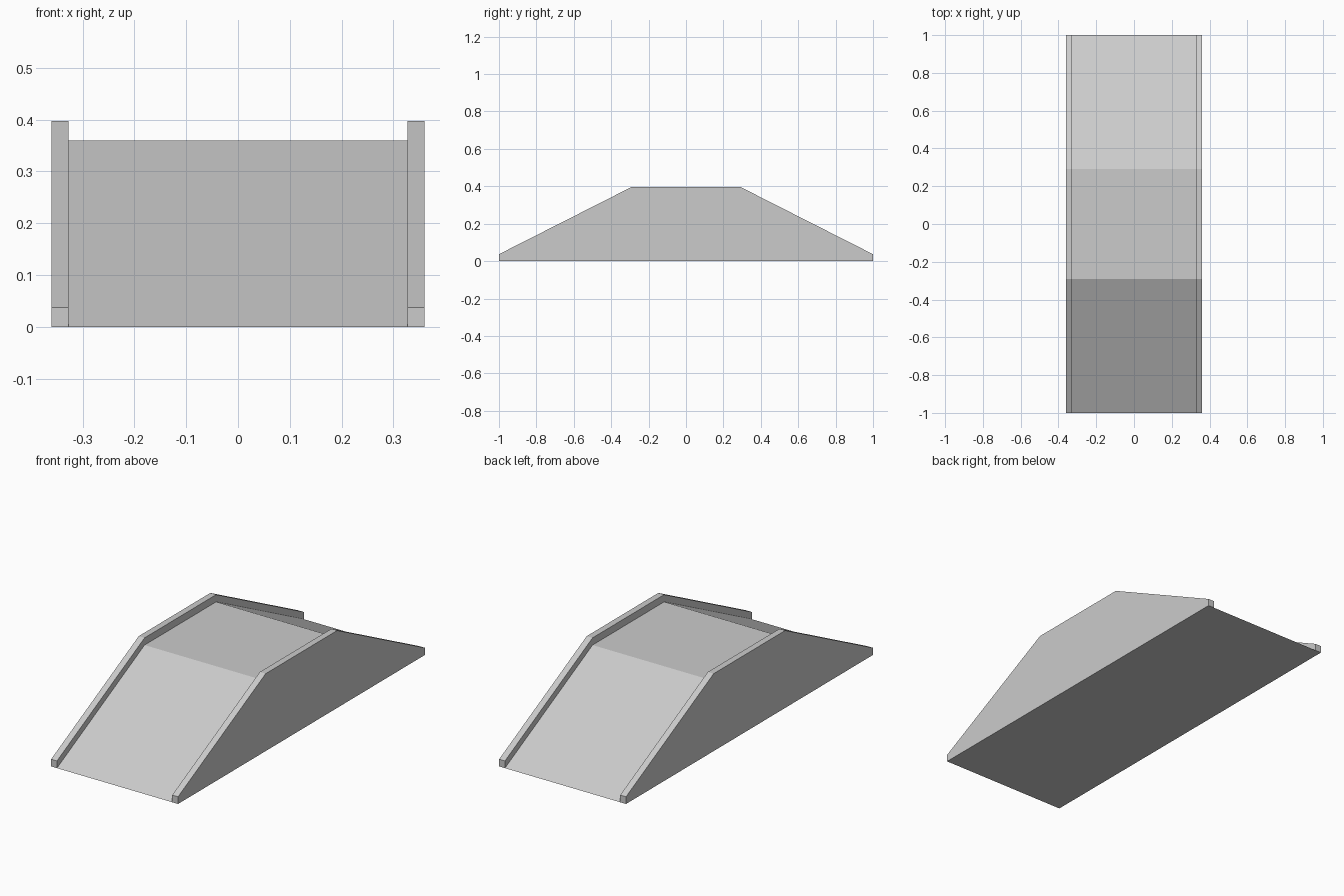
import bpy
import bmesh

cube = bpy.data.objects.get("Cube")
if cube:
    bpy.data.objects.remove(cube, do_unlink=True)

# One plain grey for the whole ramp
GREY = (0.6, 0.6, 0.6, 1)
grey = bpy.data.materials.new("light grey")
grey.use_nodes = True
grey.diffuse_color = GREY
grey.node_tree.nodes["Principled BSDF"].inputs["Base Color"].default_value = GREY

HALF_LENGTH = 1.0
HALF_TOP = 0.29      # half length of the level section
RISE = 0.36          # deck height
KERB = 0.037         # how far the side walls stand above the deck
OUTER, INNER = 0.36, 0.327


def extruded_profile(name, profile, x0, x1):
    """Extrude a closed (y, z) profile from x0 to x1."""
    bm = bmesh.new()
    face = bm.faces.new([bm.verts.new((x0, y, z)) for y, z in profile])
    result = bmesh.ops.extrude_face_region(bm, geom=[face])
    moved = [v for v in result["geom"] if isinstance(v, bmesh.types.BMVert)]
    bmesh.ops.translate(bm, vec=(x1 - x0, 0, 0), verts=moved)
    bmesh.ops.recalc_face_normals(bm, faces=bm.faces)
    mesh = bpy.data.meshes.new(name)
    bm.to_mesh(mesh)
    bm.free()
    mesh.materials.append(grey)
    obj = bpy.data.objects.new(name, mesh)
    bpy.context.collection.objects.link(obj)
    return obj


# Sloped deck, tapering to the ground at both ends
ground = [(-HALF_LENGTH, 0), (HALF_LENGTH, 0)]
extruded_profile("ramp_deck", ground + [(HALF_TOP, RISE), (-HALF_TOP, RISE)],
                 -INNER, INNER)

# Side walls, following the deck one kerb height higher
wall = ground + [(HALF_LENGTH, KERB), (HALF_TOP, RISE + KERB),
                 (-HALF_TOP, RISE + KERB), (-HALF_LENGTH, KERB)]
for name, side in (("left_wall", 1), ("right_wall", -1)):
    extruded_profile(name, wall, side * INNER, side * OUTER)
